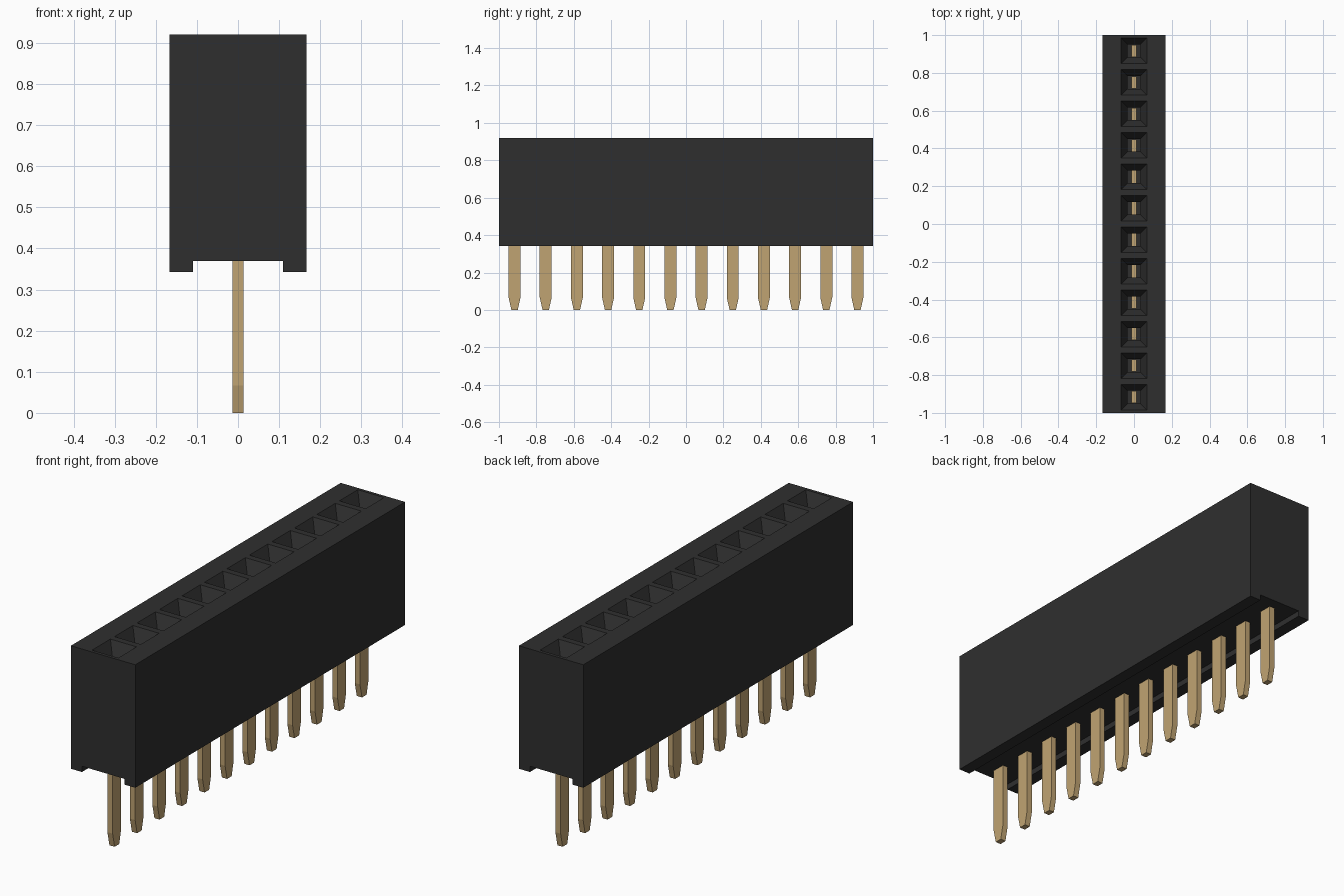
import bpy
import bmesh

COUNT = 12
PITCH = 2 / COUNT
TOP, GROOVE, BOTTOM = 0.92, 0.37, 0.343

cube = bpy.data.objects.get("Cube")
if cube:
    bpy.data.objects.remove(cube, do_unlink=True)


def make_material(name, colour):
    mat = bpy.data.materials.new(name)
    mat.use_nodes = True
    mat.diffuse_color = colour
    bsdf = next(n for n in mat.node_tree.nodes if n.type == 'BSDF_PRINCIPLED')
    bsdf.inputs["Base Color"].default_value = colour
    bsdf.inputs["Roughness"].default_value = 0.6
    return mat


def finish(bm, name, mat):
    bmesh.ops.recalc_face_normals(bm, faces=bm.faces[:])
    mesh = bpy.data.meshes.new(name)
    bm.to_mesh(mesh)
    bm.free()
    mesh.materials.append(mat)
    obj = bpy.data.objects.new(name, mesh)
    bpy.context.collection.objects.link(obj)
    return obj


def loft(bm, rings):
    """Join successive closed rings of points and cap both ends."""
    loops = [[bm.verts.new(p) for p in ring] for ring in rings]
    for a, b in zip(loops, loops[1:]):
        for i in range(len(a)):
            j = (i + 1) % len(a)
            bm.faces.new((a[i], a[j], b[j], b[i]))
    bm.faces.new(loops[0][::-1])
    bm.faces.new(loops[-1])
    bm.normal_update()


black = make_material("black plastic", (0.028, 0.028, 0.028, 1))
brass = make_material("pale brass", (0.53, 0.37, 0.17, 1))

# Housing: channelled profile swept along y, one segment per socket
half = [(0.167, TOP), (0.167, BOTTOM), (0.11, BOTTOM), (0.11, GROOVE)]
profile = half + [(-x, z) for x, z in reversed(half)]
bm = bmesh.new()
loft(bm, [[(x, -1 + i * PITCH, z) for x, z in profile] for i in range(COUNT + 1)])

# Sockets: square mouth, sloped lead-in, straight well
cells = [f for f in bm.faces if f.normal.z > 0.9 and f.calc_center_median().z > TOP - 0.01]
for cell in cells:
    centre = cell.calc_center_median()
    for size, z in ((0.068, TOP), (0.034, TOP - 0.06), (0.034, 0.45)):
        bmesh.ops.inset_individual(bm, faces=[cell], thickness=0.005)
        for v in cell.verts:
            v.co.x = size if v.co.x > centre.x else -size
            v.co.y = centre.y + (size if v.co.y > centre.y else -size)
            v.co.z = z
finish(bm, "housing", black)

# Pins: flat blades with tips tapered along y
for n in range(COUNT):
    y = -1 + (n + 0.5) * PITCH
    bm = bmesh.new()
    loft(bm, [[(sx * 0.0135, y + sy * w, z)
               for sx, sy in ((-1, -1), (1, -1), (1, 1), (-1, 1))]
              for w, z in ((0.017, 0), (0.032, 0.067), (0.032, 0.55))])
    finish(bm, f"pin_{n + 1}", brass)
